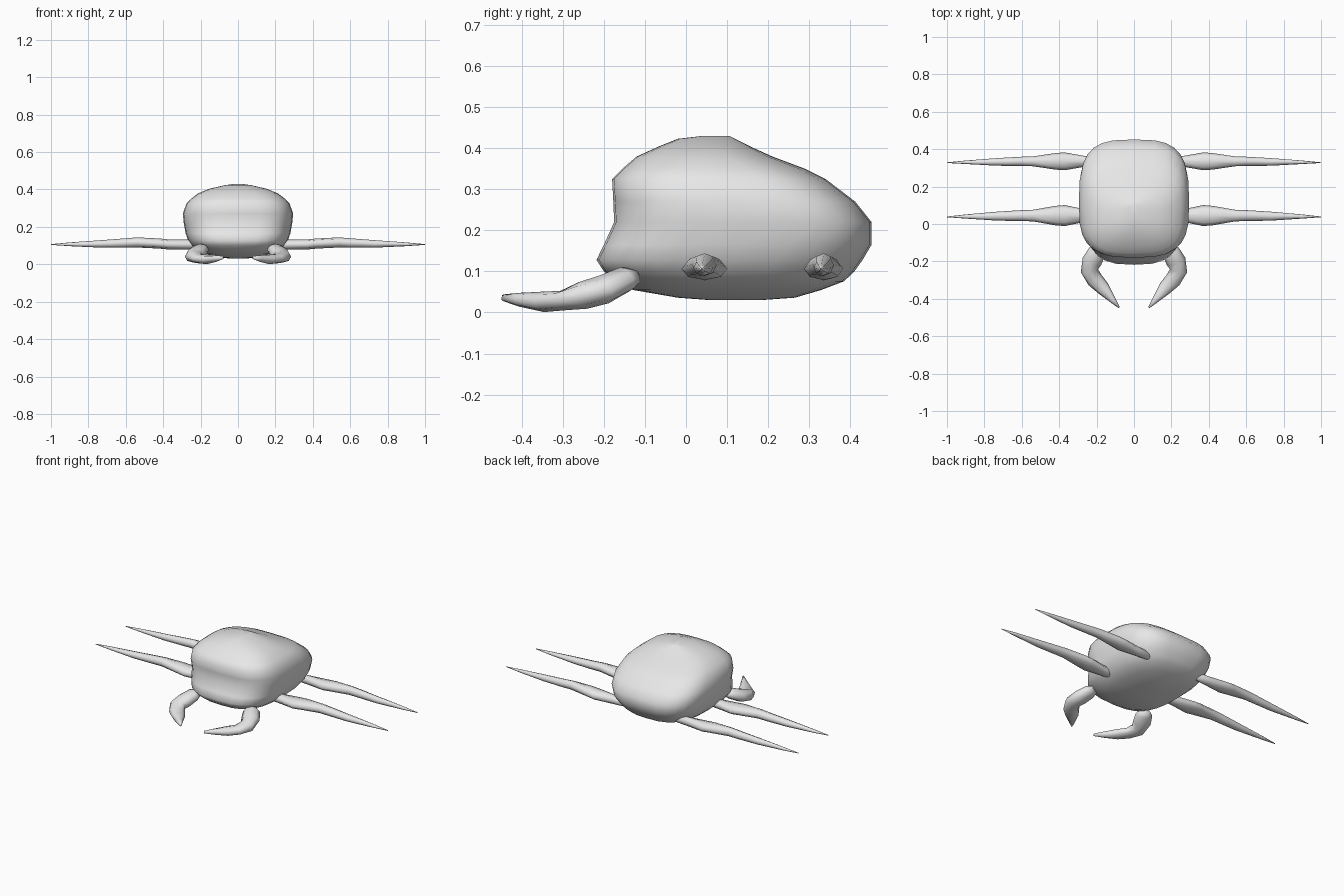
import bpy, bmesh, math
from mathutils import Vector

grey = bpy.data.materials.new("light_grey")
grey.diffuse_color = (0.8, 0.8, 0.8, 1)


def loft(name, rings):
    """Skin a list of equal-length point rings and cap both ends."""
    bm = bmesh.new()
    loops = [[bm.verts.new(p) for p in ring] for ring in rings]
    n = len(loops[0])
    for a, b in zip(loops, loops[1:]):
        for i in range(n):
            j = (i + 1) % n
            bm.faces.new((a[i], a[j], b[j], b[i]))
    bm.faces.new(loops[0][::-1])
    bm.faces.new(loops[-1])
    bmesh.ops.recalc_face_normals(bm, faces=bm.faces)
    mesh = bpy.data.meshes.new(name)
    bm.to_mesh(mesh)
    bm.free()
    mesh.materials.append(grey)
    mesh.shade_smooth()
    obj = bpy.data.objects.new(name, mesh)
    bpy.context.collection.objects.link(obj)
    return obj


def slab(z, front, back, half, power, n=28):
    """Rounded-square horizontal slice of the shell."""
    ring = []
    for i in range(n):
        a = 2 * math.pi * i / n
        c, s = math.cos(a), math.sin(a)
        x = half * math.copysign(abs(c) ** (2 / power), c)
        y = (front + back) / 2 + (back - front) / 2 * math.copysign(abs(s) ** (2 / power), s)
        ring.append((x, y, z))
    return ring


def limb(name, path, side, n=8):
    """Tapered tube; path rows are x, y, z, horizontal radius, vertical radius."""
    pts = [Vector((side * p[0], p[1], p[2])) for p in path]
    rings = []
    for k, p in enumerate(pts):
        d = (pts[min(k + 1, len(pts) - 1)] - pts[max(k - 1, 0)]).normalized()
        across = Vector((-d.y, d.x, 0)).normalized()
        up = d.cross(across)
        rings.append([p + across * path[k][3] * math.cos(2 * math.pi * i / n)
                      + up * path[k][4] * math.sin(2 * math.pi * i / n) for i in range(n)])
    return loft(name, rings)


# Shell: height, front y, back y, half width, squareness
shell = [
    (0.030, 0.06, 0.18, 0.04, 2.2),
    (0.036, -0.02, 0.265, 0.09, 2.4),
    (0.055, -0.13, 0.33, 0.175, 2.6),
    (0.076, -0.17, 0.385, 0.22, 2.8),
    (0.100, -0.20, 0.41, 0.247, 2.9),
    (0.128, -0.218, 0.43, 0.267, 3.0),
    (0.165, -0.20, 0.452, 0.28, 3.1),
    (0.22, -0.175, 0.452, 0.29, 3.2),
    (0.27, -0.177, 0.412, 0.295, 3.2),
    (0.325, -0.18, 0.34, 0.276, 3.1),
    (0.35, -0.155, 0.29, 0.252, 3.0),
    (0.38, -0.12, 0.21, 0.212, 2.8),
    (0.405, -0.065, 0.155, 0.15, 2.5),
    (0.423, -0.02, 0.12, 0.07, 2.2),
    (0.430, 0.04, 0.105, 0.02, 2.0),
]
loft("shell", [slab(*row) for row in shell])

# Straight walking legs: x, y offset, z, radii
leg = [
    (0.165, 0, 0.105, 0.012, 0.012),
    (0.18, 0, 0.105, 0.026, 0.024),
    (0.26, 0, 0.105, 0.033, 0.027),
    (0.37, 0, 0.106, 0.056, 0.027),
    (0.42, 0, 0.111, 0.052, 0.027),
    (0.54, 0, 0.117, 0.031, 0.027),
    (0.60, 0, 0.114, 0.029, 0.025),
    (0.73, -0.003, 0.109, 0.024, 0.020),
    (0.90, -0.005, 0.107, 0.011, 0.010),
    (1.00, -0.007, 0.106, 0.002, 0.002),
]

# Bent front claws
claw = [
    (0.185, -0.125, 0.088, 0.028, 0.020),
    (0.198, -0.15, 0.080, 0.048, 0.032),
    (0.225, -0.20, 0.056, 0.053, 0.036),
    (0.238, -0.25, 0.042, 0.047, 0.034),
    (0.208, -0.30, 0.029, 0.044, 0.024),
    (0.165, -0.345, 0.026, 0.037, 0.025),
    (0.115, -0.405, 0.031, 0.018, 0.017),
    (0.080, -0.446, 0.036, 0.005, 0.008),
]
for side, tag in ((-1, "left"), (1, "right")):
    for y, place, w in ((0.045, "middle", 1.0), (0.335, "rear", 0.85)):
        limb(f"{place}_leg_{tag}", [(a, y + b, c, r * w, v) for a, b, c, r, v in leg], side)
    limb(f"front_claw_{tag}", claw, side)
